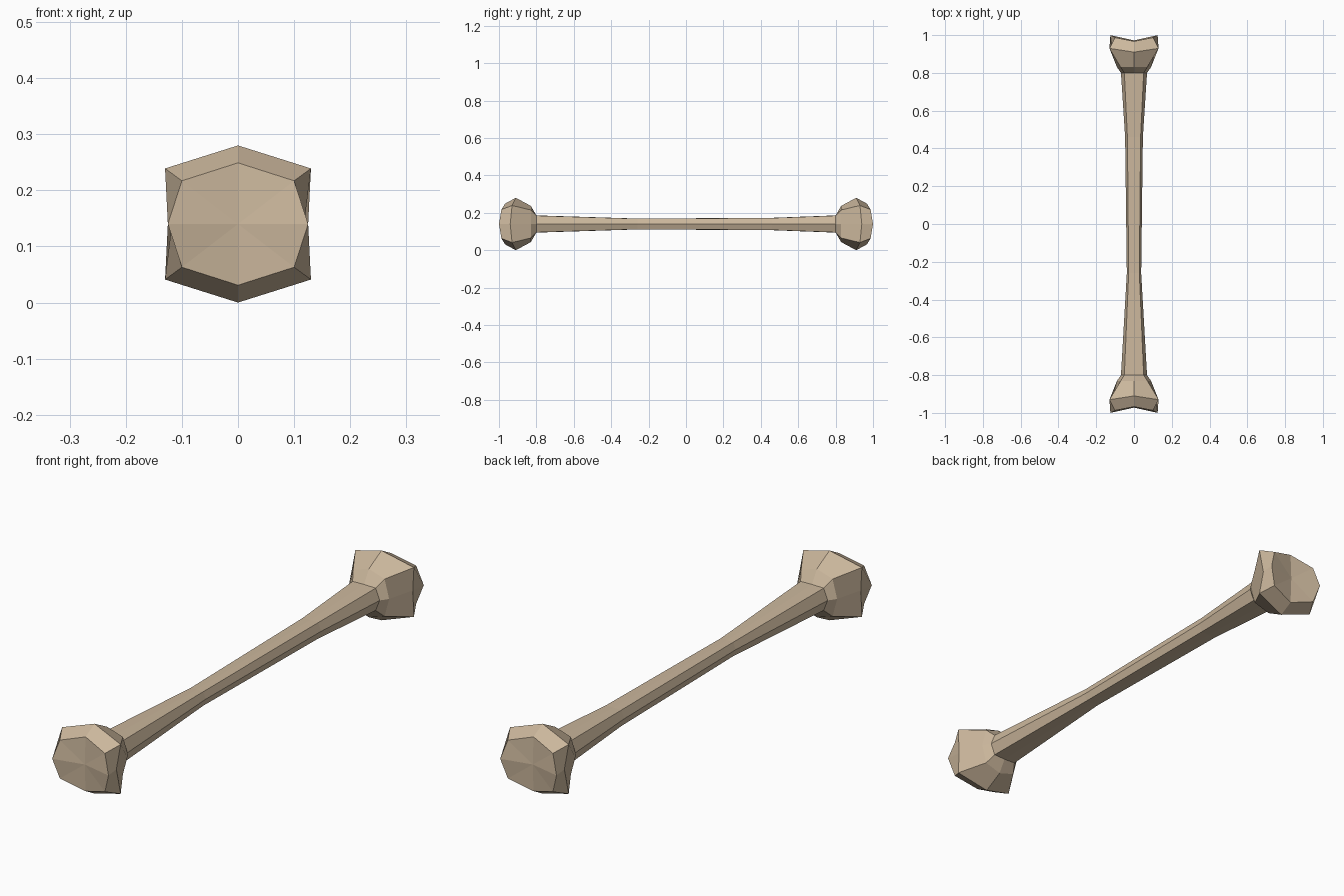
import bpy, bmesh

if "Cube" in bpy.data.objects:
    bpy.data.objects.remove(bpy.data.objects["Cube"])

CZ = 0.14  # height of the bone's axis

mat = bpy.data.materials.new("bone tan")
mat.diffuse_color = (0.60, 0.475, 0.335, 1)
mat.use_nodes = True
mat.node_tree.nodes["Principled BSDF"].inputs["Base Color"].default_value = mat.diffuse_color

# Each ring: top (y, h), corner (x, y, h), side (x, y); y is the distance along the axis
def shaft(y, w, h):
    return (y, h), (w * 0.74, y, h * 0.97), (w, y)

KNOB = [  # collar, widest ring, rim of the end cap
    ((0.83, 0.097), (0.07, 0.83, 0.075), (0.09, 0.83)),
    ((0.91, 0.14), (0.13, 0.93, 0.099), (0.118, 0.94)),
    ((0.967, 0.109), (0.10, 0.987, 0.077), (0.125, 1.0)),
]
SHAFT = [shaft(-0.80, 0.069, 0.046), shaft(-0.26, 0.038, 0.029),
         shaft(0.46, 0.047, 0.033), shaft(0.80, 0.069, 0.046)]

bm = bmesh.new()

def add_ring(ring, s=1):
    (ty, th), (cx, cy, ch), (sx, sy) = ring
    pts = [(0, ty, th), (cx, cy, ch), (sx, sy, 0), (cx, cy, -ch),
           (0, ty, -th), (-cx, cy, -ch), (-sx, sy, 0), (-cx, cy, ch)]
    return [bm.verts.new((x, y * s, CZ + z)) for x, y, z in pts]

# Rings from the front knob, along the shaft, to the back knob
rings = [add_ring(r, -1) for r in reversed(KNOB)]
rings += [add_ring(r) for r in SHAFT]
rings += [add_ring(r) for r in KNOB]
for a, b in zip(rings, rings[1:]):
    for i in range(8):
        j = (i + 1) % 8
        bm.faces.new((a[i], a[j], b[j], b[i]))

# Slightly dished end caps
for ring, y in ((rings[0], -0.972), (rings[-1], 0.972)):
    c = bm.verts.new((0, y, CZ))
    for i in range(8):
        bm.faces.new((ring[i], ring[(i + 1) % 8], c))

bmesh.ops.recalc_face_normals(bm, faces=bm.faces)
me = bpy.data.meshes.new("bone")
bm.to_mesh(me)
bm.free()
me.materials.append(mat)
bpy.context.collection.objects.link(bpy.data.objects.new("bone", me))
